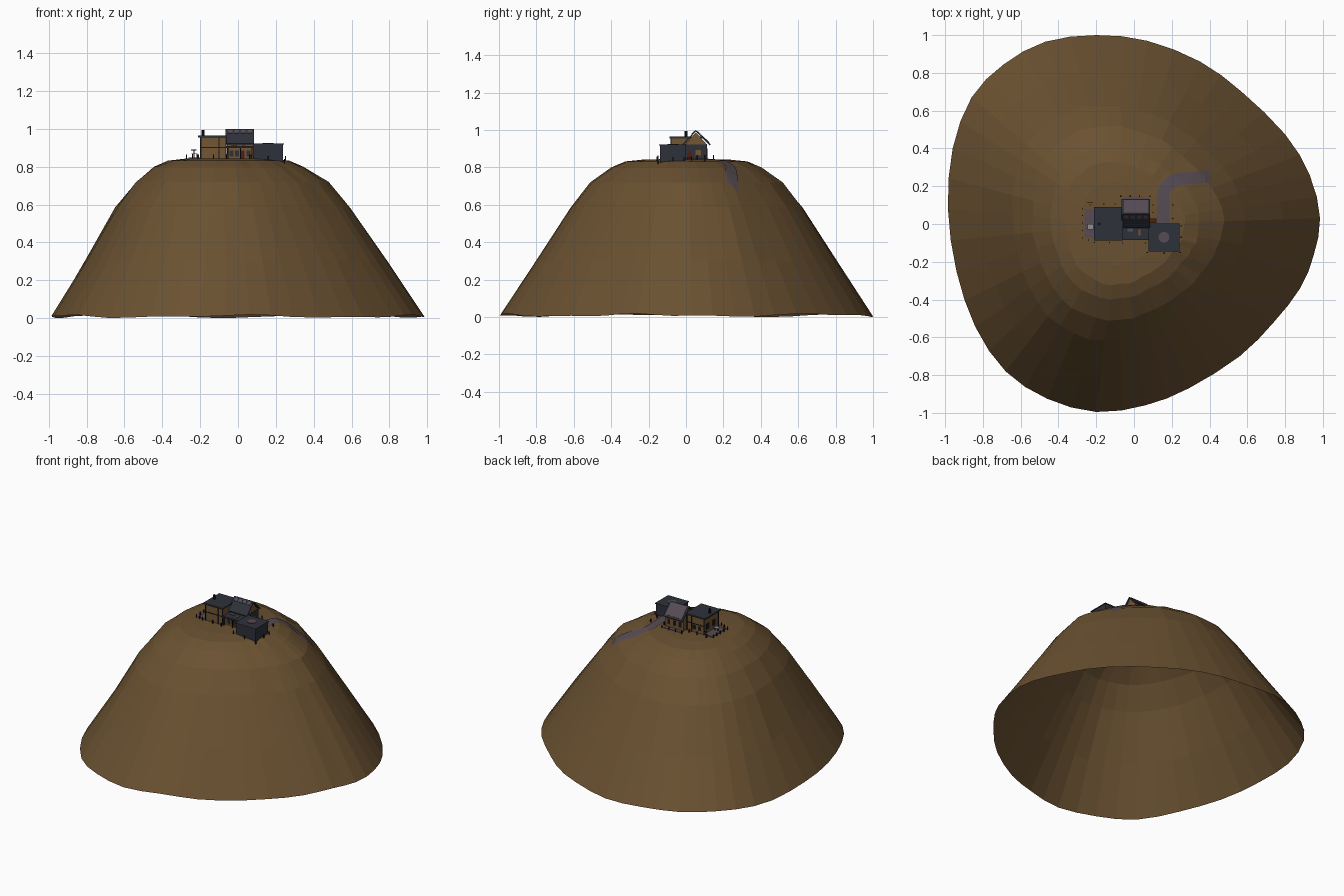
import bpy, bmesh, math, random
from mathutils import Vector
from mathutils.bvhtree import BVHTree

if "Cube" in bpy.data.objects:
    bpy.data.objects.remove(bpy.data.objects["Cube"])

random.seed(4)

def mat(name, r, g, b):
    m = bpy.data.materials.new(name)
    m.diffuse_color = (r, g, b, 1)
    m.use_nodes = True
    m.node_tree.nodes["Principled BSDF"].inputs["Base Color"].default_value = m.diffuse_color
    return m

EARTH = mat("earth brown", 0.145, 0.083, 0.031)
TIMBER = mat("timber brown", 0.17, 0.092, 0.034)
SLATE = mat("slate", 0.028, 0.031, 0.043)
PAVING = mat("paving purple grey", 0.092, 0.072, 0.087)
BLACK = mat("near black", 0.010, 0.009, 0.012)
RED = mat("dark red", 0.09, 0.012, 0.008)
PALE = mat("pale grey", 0.30, 0.27, 0.27)

def make(name, verts, faces, m):
    me = bpy.data.meshes.new(name)
    me.from_pydata([tuple(v) for v in verts], [], faces)
    me.materials.append(m)
    bm = bmesh.new()
    bm.from_mesh(me)
    bmesh.ops.recalc_face_normals(bm, faces=bm.faces)
    bm.to_mesh(me)
    bm.free()
    ob = bpy.data.objects.new(name, me)
    bpy.context.collection.objects.link(ob)
    return ob

def box(name, x0, x1, y0, y1, z0, z1, m):
    v = [(x, y, z) for z in (z0, z1) for x, y in ((x0, y0), (x1, y0), (x1, y1), (x0, y1))]
    return make(name, v, [(3, 2, 1, 0), (4, 5, 6, 7)] +
                [(i, (i + 1) % 4, (i + 1) % 4 + 4, i + 4) for i in range(4)], m)

def disc(name, x, y, z0, z1, r, m, n=12):
    v = [(x + r * math.cos(2 * math.pi * i / n), y + r * math.sin(2 * math.pi * i / n), z)
         for z in (z0, z1) for i in range(n)]
    return make(name, v, [tuple(range(n))[::-1], tuple(range(n, 2 * n))] +
                [(i, (i + 1) % n, (i + 1) % n + n, i + n) for i in range(n)], m)

def prism(name, profile, x0, x1, m):
    """Extrude a (y, z) profile along x."""
    n = len(profile)
    v = [(x, y, z) for x in (x0, x1) for y, z in profile]
    return make(name, v, [tuple(range(n)), tuple(range(n, 2 * n))[::-1]] +
                [(i, (i + 1) % n, (i + 1) % n + n, i + n) for i in range(n)], m)

# Hill: egg shaped outline, smoothed once and shrunk ring by ring to the summit
half = [(-.2, 1), (.07, .97), (.35, .86), (.57, .70), (.80, .475), (.93, .26), (.985, .03),
        (.95, -.17), (.88, -.34), (.74, -.52), (.56, -.70), (.29, -.87), (.06, -.96), (-.2, -.995),
        (-.46, -.925), (-.68, -.78), (-.84, -.545), (-.94, -.25), (-.985, .08), (-.96, .40),
        (-.86, .67), (-.69, .845), (-.47, .965)]
P = [Vector(p) for p in half]
outline = []
for i in range(len(P)):
    a, b, c, d = (P[(i + k) % len(P)] for k in (-1, 0, 1, 2))
    outline += [b, (9 * b + 9 * c - a - d) / 16]
outline.reverse()
N = len(outline)
rings = [(.01, 1, 0), (.30, .81, -.012), (.585, .625, -.03), (.72, .515, -.033),
         (.80, .40, -.045), (.832, .325, -.05), (.843, .22, -.06)]
verts, faces = [], []
for k, (z, s, dx) in enumerate(rings):
    for i, p in enumerate(outline):
        t = 2 * math.pi * i / N
        j = random.uniform(-.006, .006) if 0 < k < 6 else 0
        dz = .006 * math.sin(5 * t) + .004 * math.sin(11 * t + 1) if k == 0 else 0
        verts.append((p.x * (s + j) + dx, p.y * (s + j), z + dz))
for k in range(len(rings) - 1):
    for i in range(N):
        a, b = k * N + i, k * N + (i + 1) % N
        faces.append((a, b, b + N, a + N))
low = min(v[2] for v in verts)
verts = [(x, y, z - low if z < .1 else z) for x, y, z in verts]
top = len(verts)
verts.append((-.06, 0, .845))
faces += [((len(rings) - 1) * N + i, (len(rings) - 1) * N + (i + 1) % N, top) for i in range(N)]
make("hill", verts, faces, EARTH)
tree = BVHTree.FromPolygons([Vector(v) for v in verts], faces)

def ground(x, y):
    hit = tree.ray_cast(Vector((x, y, 3)), Vector((0, 0, -1)))[0]
    return hit.z if hit else 0

# Road: strip draped over the hill, north from the yard then bending east
path = [Vector((.155, -.01 + .025 * i)) for i in range(7)]
path += [Vector((.255 - .10 * math.cos(a), .15 + .09 * math.sin(a)))
         for a in (math.radians(15 * i) for i in range(1, 7))]
path += [Vector((.255 + .024 * i, .24 + .002 * i)) for i in range(1, 7)]
rv, rf, W = [], [], 4
for i, p in enumerate(path):
    d = (path[min(i + 1, len(path) - 1)] - path[max(i - 1, 0)]).normalized()
    for j in range(W + 1):
        q = p + Vector((d.y, -d.x)) * .065 * (j / W - .5)
        rv.append((q.x, q.y, ground(q.x, q.y) + .005))
for i in range(len(path) - 1):
    for j in range(W):
        a = i * (W + 1) + j
        rf.append((a, a + 1, a + W + 2, a + W + 1))
make("road", rv, rf, PAVING)

# Left house: timber block with a flat slate roof and chimney
box("left_house_walls", -.197, -.062, -.08, .08, .82, .955, TIMBER)
box("left_house_roof", -.211, -.058, -.088, .09, .955, .965, SLATE)
disc("chimney", -.185, 0, .96, .995, .008, BLACK, 8)
for x in (-.197, -.1, -.064):
    for y in (-.081, .081):
        box("left_house_post", x - .003, x + .003, y - .003, y + .003, .83, .955, BLACK)
for y in (-.081, .081):
    box("left_house_beam", -.197, -.062, y - .002, y + .002, .9, .905, BLACK)
for y in (-.045, .025):
    box("left_house_window", -.2, -.196, y, y + .03, .87, .91, BLACK)
for x in (-.175, -.13):
    box("left_house_back_window", x, x + .022, .079, .083, .865, .893, BLACK)

# Middle house: gabled, slate in front and paler panels behind
box("middle_house_walls", -.058, .078, -.005, .112, .82, .925, TIMBER)
prism("middle_house_gable", [(-.005, .922), (.112, .922), (.052, .988)], -.058, .078, TIMBER)
prism("front_roof_slope", [(-.017, .917), (.052, .992), (.052, 1.0), (-.02, .923)], -.065, .085, SLATE)
prism("back_roof_slope", [(.128, .917), (.052, .992), (.052, 1.0), (.133, .923)], -.065, .085, SLATE)
prism("back_roof_panel", [(.124, .932), (.06, .993), (.06, .996), (.126, .934)], -.054, .074, PAVING)
for i in range(4):
    x = -.052 + .034 * i
    prism("roof_light", [(.03, .975), (.045, .991), (.044, .994), (.029, .979)], x, x + .024, PAVING)
box("side_cladding", .077, .081, -.004, .111, .83, .922, SLATE)
box("side_window", .08, .083, .05, .08, .865, .893, TIMBER)
box("side_door", .08, .084, .008, .03, .835, .885, RED)
for x in (-.045, .0, .045):
    box("back_window", x, x + .022, .111, .114, .865, .9, BLACK)

# Front porch of the middle house
box("porch_roof", -.06, .08, -.085, -.005, .9, .91, SLATE)
box("porch_wall", -.058, .078, -.06, -.005, .83, .9, TIMBER)
box("porch_hatch", -.035, -.005, -.04, -.025, .91, .914, PAVING)
box("porch_hatch", .025, .035, -.06, -.03, .91, .914, TIMBER)
box("porch_door", .01, .035, -.064, -.059, .84, .885, RED)
for x in (-.045, -.015, .045):
    box("porch_window", x, x + .02, -.063, -.059, .855, .885, SLATE)
for x in (-.055, .01, .07):
    box("porch_post", x, x + .005, -.083, -.078, .83, .9, BLACK)
box("yard_step", .085, .12, .005, .03, .835, .855, RED)

# Right block: plain slate with a round roof plate
box("right_block", .082, .237, -.14, -.002, .81, .917, SLATE)
box("right_block_roof", .077, .242, -.145, .002, .917, .922, SLATE)
disc("round_roof_plate", .158, -.07, .922, .926, .029, PAVING)

# Terraces with a bench
box("left_terrace", -.262, -.197, -.075, .08, .825, .848, PAVING)
box("back_terrace", -.06, .08, .112, .14, .825, .846, PAVING)
box("bench_seat", -.245, -.215, -.03, .0, .866, .870, PALE)
for x in (-.243, -.219):
    box("bench_leg", x, x + .004, -.017, -.013, .845, .866, BLACK)

# Small posts around the buildings
spots = [(-.272, y) for y in (-.075, -.035, .005, .045, .08)]
spots += [(-.24, -.085), (-.21, -.098), (-.13, -.098), (-.232, .1), (-.16, .105), (-.1, .105)]
spots += [(x, .147) for x in (-.07, -.02, .03, .085)] + [(.1, .1), (.1, .06), (.205, .1), (.205, .03)]
spots += [(.25, -.01), (.25, -.07), (.245, -.15), (.16, -.155), (.07, -.15), (.06, -.1), (-.06, -.1)]
for x, y in spots:
    g = ground(x, y)
    box("yard_post", x - .003, x + .003, y - .003, y + .003, g - .01, g + .022, BLACK)
box("lamp_post", -.235, -.231, .11, .114, .83, .89, BLACK)
box("lamp_arm", -.248, -.218, .11, .114, .886, .89, BLACK)
